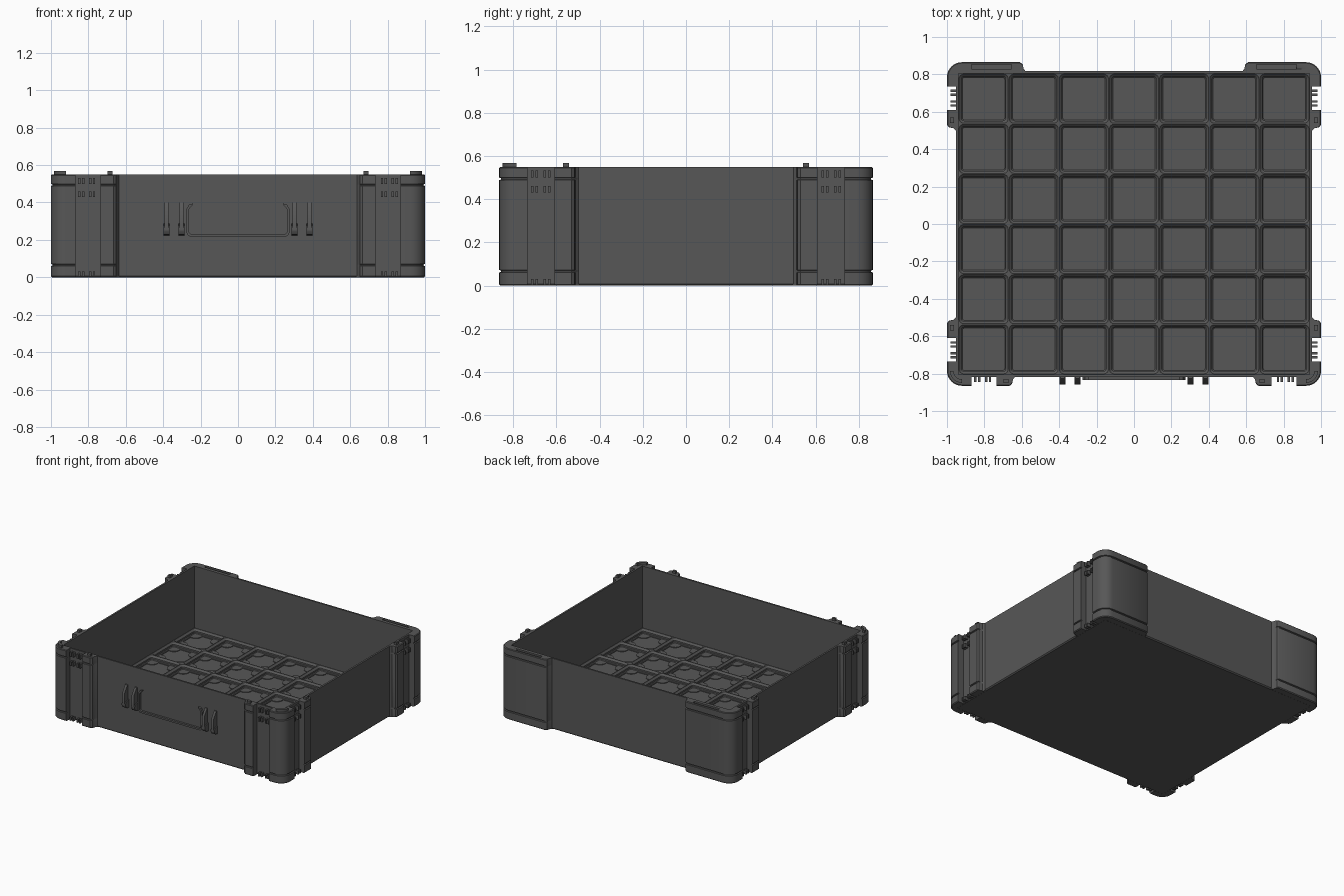
import bpy, bmesh, math

if "Cube" in bpy.data.objects:
    bpy.data.objects.remove(bpy.data.objects["Cube"])

mat = bpy.data.materials.new("dark grey plastic")
mat.diffuse_color = (0.095, 0.095, 0.095, 1)
mat.use_nodes = True
mat.node_tree.nodes["Principled BSDF"].inputs["Base Color"].default_value = mat.diffuse_color
H = 0.55                       # rim height
P = 0.268                      # floor grid pitch
IX, IY = 3.5 * P, 3 * P        # inner half sizes
WX, WY = 0.952, 0.817          # outer wall half sizes


def finish(bm, name, angle=35):
    bmesh.ops.remove_doubles(bm, verts=bm.verts, dist=1e-5)
    bmesh.ops.recalc_face_normals(bm, faces=bm.faces)
    me = bpy.data.meshes.new(name)
    bm.to_mesh(me)
    bm.free()
    me.materials.append(mat)
    ob = bpy.data.objects.new(name, me)
    bpy.context.collection.objects.link(ob)
    bpy.ops.object.select_all(action='DESELECT')
    ob.select_set(True)
    bpy.context.view_layer.objects.active = ob
    bpy.ops.object.shade_smooth_by_angle(angle=math.radians(angle))
    return ob


def loft(bm, rings, caps=(True, True)):
    """Skin between matching closed rings of 3D points."""
    vs = [[bm.verts.new(p) for p in r] for r in rings]
    n = len(vs[0])
    for a, b in zip(vs, vs[1:]):
        for i in range(n):
            j = (i + 1) % n
            bm.faces.new((a[i], a[j], b[j], b[i]))
    if caps[0]:
        bm.faces.new(vs[0][::-1])
    if caps[1]:
        bm.faces.new(vs[-1])


def box(bm, x0, x1, y0, y1, z0, z1):
    loft(bm, [[(x0, y0, z), (x1, y0, z), (x1, y1, z), (x0, y1, z)] for z in (z0, z1)])


def rect(hx, hy, z):
    return [(-hx, -hy, z), (hx, -hy, z), (hx, hy, z), (-hx, hy, z)]


def arc(cx, cy, r, a0, a1, n=8):
    return [(cx + r * math.cos(math.radians(a0 + (a1 - a0) * i / n)),
             cy + r * math.sin(math.radians(a0 + (a1 - a0) * i / n))) for i in range(n + 1)]


# Open tray body: thin walls and a flat underside
bm = bmesh.new()
loft(bm, [rect(WX - 0.008, WY - 0.008, 0), rect(WX, WY, 0.008), rect(WX, WY, H),
          rect(IX, IY, H), rect(IX, IY, 0.03)])
finish(bm, "tray_body")


# Floor grid: stepped pockets with scalloped corner pads
def pocket_ring(cx, cy, h, r, z):
    pts = []
    for k in range(4):
        for x, y in arc(h - r, h - r, r, 0, 90, 6):
            for _ in range(k):
                x, y = -y, x
            pts.append((cx + x, cy + y, z))
    return pts


def pad_ring(cx, cy, z):
    pts = []
    for k in range(4):
        for x, y in arc(0.09, 0.09, 0.045, 290, 160, 6):
            x, y = min(x, 0.108), min(y, 0.108)
            for _ in range(k):
                x, y = -y, x
            pts.append((cx + x, cy + y, z))
    return pts


bm = bmesh.new()
for i in range(7):
    for j in range(6):
        cx, cy = (i - 3) * P, (j - 2.5) * P
        loft(bm, [pocket_ring(cx, cy, P / 2, 0, 0.07),
                  pocket_ring(cx, cy, P / 2 - 0.003, 0.024, 0.07),
                  pocket_ring(cx, cy, P / 2 - 0.016, 0.014, 0.057),
                  pocket_ring(cx, cy, P / 2 - 0.016, 0.014, 0.045),
                  pocket_ring(cx, cy, P / 2 - 0.021, 0.010, 0.040),
                  pad_ring(cx, cy, 0.040), pad_ring(cx, cy, 0.035)], (False, True))
bmesh.ops.remove_doubles(bm, verts=bm.verts, dist=1e-5)
ob = finish(bm, "floor_grid", 30)
if sum(p.normal.z * p.area for p in ob.data.polygons) < 0:
    ob.data.flip_normals()


# Corner guards, in one quadrant; d is the inset used for grooves and edges
def front_corner(d):
    return ([(0.945, 0.735), (1 - d, 0.735)] + arc(0.92, 0.785, 0.08 - d, 0, 90)
            + [(0.87, 0.865 - d), (0.87, 0.81), (0.945, 0.81)])


def back_corner(d):
    return ([(0.945, 0.735), (1 - d, 0.735)] + arc(0.92, 0.785, 0.08 - d, 0, 90)
            + [(0.61, 0.865 - d), (0.595, 0.855 - d), (0.59, 0.83), (0.575, 0.81), (0.945, 0.81)])


def side_stub(d):
    return [(0.945, 0.61), (1 - d, 0.61), (1 - d, 0.53), (0.99 - d, 0.517),
            (0.965, 0.512), (0.945, 0.49)]


def front_stub(d):
    return [(0.735, 0.81), (0.735, 0.865 - d), (0.665, 0.865 - d), (0.652, 0.855 - d),
            (0.647, 0.83), (0.63, 0.81)]


LEVELS = [(0, 0.006), (0.006, 0), (0.06, 0), (0.063, 0.008), (0.069, 0.008), (0.072, 0),
          (0.488, 0), (0.491, 0.008), (0.497, 0.008), (0.5, 0), (H - 0.005, 0), (H, 0.005)]


def guard(bm, outline, sx, sy):
    loft(bm, [[(x * sx, y * sy, z) for x, y in outline(d)] for z, d in LEVELS])


for sy, label in ((-1, "front"), (1, "back")):
    bm = bmesh.new()
    for sx in (-1, 1):
        guard(bm, front_corner if sy < 0 else back_corner, sx, sy)
    corners = finish(bm, label + "_corner_guards")
    bm = bmesh.new()
    for sx in (-1, 1):
        guard(bm, side_stub, sx, sy)
        if sy < 0:
            guard(bm, front_stub, sx, sy)
    finish(bm, label + "_guard_stubs")

# Slots in the tops of the back corner guards
bm = bmesh.new()
for sx in (-1, 1):
    a, b = sorted((sx * 0.655, sx * 0.87))
    box(bm, a, b, 0.83, 0.853, H - 0.02, H + 0.03)
cutter = finish(bm, "slot_cutter")
cutter.hide_render = True
cutter.hide_set(True)
mod = corners.modifiers.new("slots", 'BOOLEAN')
mod.object = cutter
mod.operation = 'DIFFERENCE'
mod.solver = 'EXACT'

# Stacking bumps on the rim: curved at front corners, small blocks on stubs
bm = bmesh.new()
for sx in (-1, 1):
    crescent = arc(0.92, 0.785, 0.064, 0, 90) + arc(0.92, 0.785, 0.045, 90, 0)
    loft(bm, [[(x * sx, -y, z) for x, y in crescent] for z in (H - 0.005, H + 0.018)])
    box(bm, sx * 0.685 - 0.014, sx * 0.685 + 0.014, -0.85, -0.83, H - 0.005, H + 0.018)
    for sy in (-1, 1):
        box(bm, sx * 0.973 - 0.01, sx * 0.973 + 0.01, sy * 0.555 - 0.014,
            sy * 0.555 + 0.014, H - 0.005, H + 0.018)
finish(bm, "stacking_bumps")

# Paired clip ribs standing in the channels between guards and stubs
bm = bmesh.new()
for z0, z1 in ((0.003, 0.03), (0.43, 0.46), (0.5, 0.532)):
    for sx in (-1, 1):
        for o in (-0.0105, 0.0105):
            for c in (0.838, 0.78):
                x = sx * (c + o)
                box(bm, x - 0.006, x + 0.006, -0.845, -0.81, z0, z1)
            for c in (0.702, 0.644):
                a, b = sorted((sx * 0.945, sx * 0.98))
                for sy in (-1, 1):
                    y = sy * (c + o)
                    box(bm, a, b, y - 0.006, y + 0.006, z0, z1)
finish(bm, "clip_ribs")

# Handle brackets: tapered plates with a thicker lower boss
bm = bmesh.new()
plate = [(-0.81, 0.40), (-0.825, 0.40), (-0.858, 0.35), (-0.858, 0.25), (-0.845, 0.232), (-0.81, 0.222)]
boss = [(-0.81, 0.29), (-0.845, 0.28), (-0.858, 0.265), (-0.858, 0.25), (-0.845, 0.23), (-0.81, 0.222)]
for sx in (-1, 1):
    for c in (0.302, 0.382):
        for prof, w in ((plate, 0.010), (boss, 0.016)):
            loft(bm, [[(sx * c + s * w, y, z) for y, z in prof] for s in (-1, 1)])
finish(bm, "handle_brackets")

# Label holder: raised U-shaped lip on the front wall
bm = bmesh.new()


def u_path(d):
    half = [(0.24, 0.395 - d * 0.3), (0.262 - d, 0.388 - d * 0.5), (0.275 - d, 0.365)]
    half += arc(0.25, 0.243, 0.025 - d, 0, -90, 5)
    return half + [(-x, z) for x, z in half[::-1]]


outer, inner = u_path(0), u_path(0.014)
for i in range(len(outer) - 1):
    quad = [outer[i], outer[i + 1], inner[i + 1], inner[i]]
    loft(bm, [[(x, y, z) for x, z in quad] for y in (-0.81, -0.833)])
finish(bm, "label_holder_lip")
